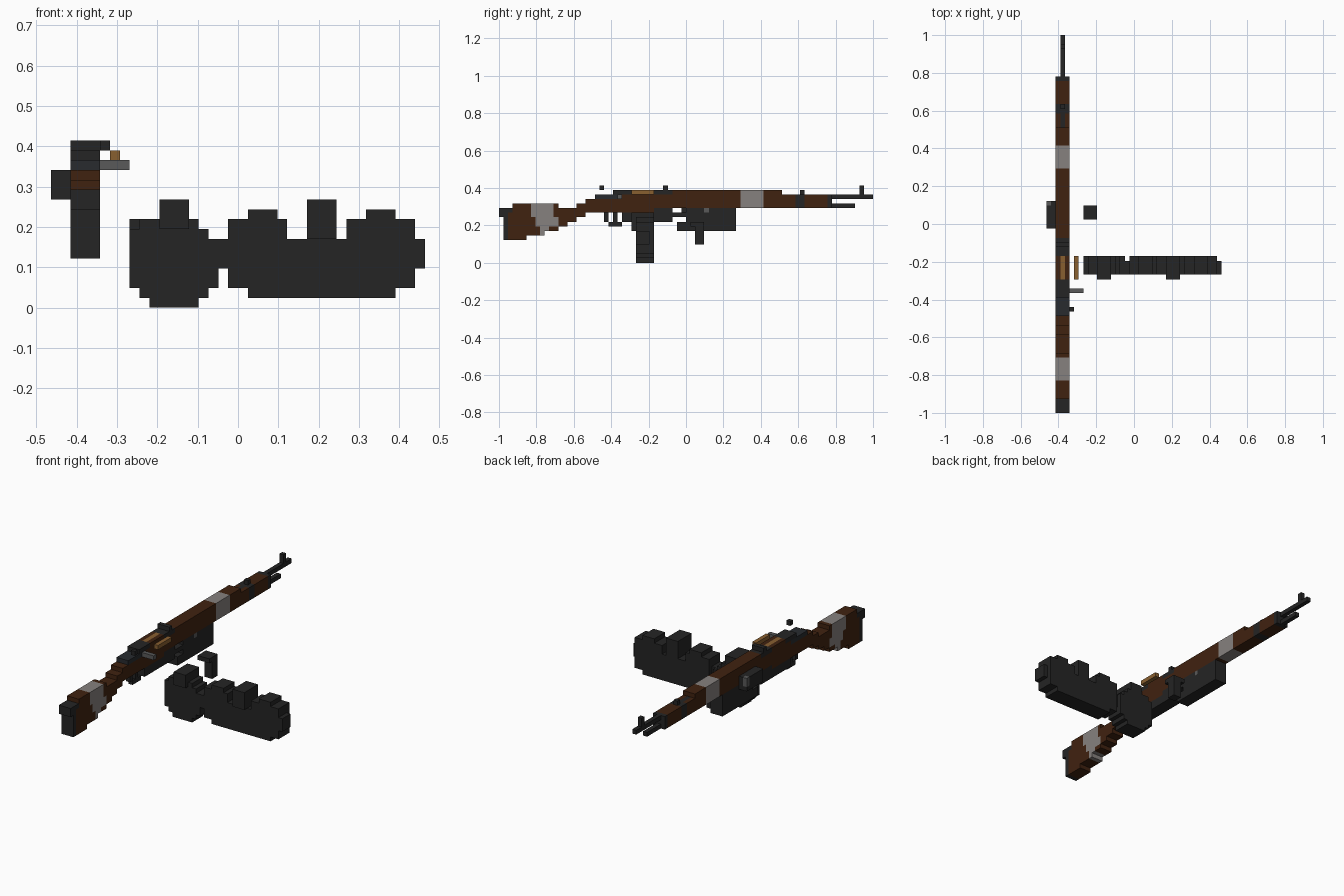
import bpy
import bmesh
from mathutils import Vector

cube = bpy.data.objects.get("Cube")
if cube:
    bpy.data.objects.remove(cube)

UNIT = 2 / 82
ORIGIN = Vector((19, 41, 0))
GUN = (2, 5)
MID = (3, 4)


def make_material(name, red, green, blue):
    material = bpy.data.materials.new(name)
    material.use_nodes = True
    colour = (red, green, blue, 1)
    material.diffuse_color = colour
    material.node_tree.nodes["Principled BSDF"].inputs["Base Color"].default_value = colour
    return material


black = make_material("black metal", .018, .018, .018)
gunmetal = make_material("dark gunmetal", .021, .024, .028)
wood = make_material("walnut wood", .051, .016, .005)
wrap = make_material("grey cloth wrap", .24, .22, .21)
steel = make_material("grey steel", .1, .1, .1)
brass = make_material("brass", .25, .115, .03)

DIRECTIONS = [Vector(d) for d in
              ((1, 0, 0), (-1, 0, 0), (0, 1, 0), (0, -1, 0), (0, 0, 1), (0, 0, -1))]


class Part:
    """A blocky part: filled cell by cell, later fills recolour earlier ones."""

    def __init__(self, name):
        self.name = name
        self.cells = {}

    def fill(self, material, across, along, up):
        for i in range(*across):
            for j in range(*along):
                for k in range(*up):
                    self.cells[i, j, k] = material
        return self

    def paint(self, material, across, along, up):
        for (i, j, k) in self.cells:
            inside = (across[0] <= i < across[1] and along[0] <= j < along[1]
                      and up[0] <= k < up[1])
            if inside:
                self.cells[i, j, k] = material
        return self

    def build(self):
        mesh = bpy.data.meshes.new(self.name)
        slots = list(dict.fromkeys(self.cells.values()))
        for material in slots:
            mesh.materials.append(material)
        bm = bmesh.new()
        verts = {}

        def corner(point):
            key = tuple(round(c * 2) for c in point)
            if key not in verts:
                verts[key] = bm.verts.new((point - ORIGIN) * UNIT)
            return verts[key]

        half = Vector((.5, .5, .5))
        for cell, material in self.cells.items():
            centre = Vector(cell) + half
            for d in DIRECTIONS:
                if tuple(int(c) for c in Vector(cell) + d) in self.cells:
                    continue
                side = Vector((d.y, d.z, d.x))
                other = d.cross(side)
                quad = [corner(centre + (d + side * a + other * b) / 2)
                        for a, b in ((1, 1), (-1, 1), (-1, -1), (1, -1))]
                face = bm.faces.new(quad)
                face.material_index = slots.index(material)
        bm.to_mesh(mesh)
        bm.free()
        obj = bpy.data.objects.new(self.name, mesh)
        bpy.context.collection.objects.link(obj)
        return obj


# Shoulder stock, stepping up through the wrist
stock = Part("stock")
stock.fill(wood, GUN, (2, 6), (5, 11))
stock.fill(wood, GUN, (3, 6), (11, 13))
stock.fill(wood, GUN, (6, 10), (6, 13))
stock.fill(wood, GUN, (10, 13), (7, 13))
stock.fill(wood, GUN, (13, 15), (8, 12))
stock.fill(wood, GUN, (15, 17), (9, 12))
stock.fill(wood, GUN, (17, 19), (10, 13))
stock.fill(wood, GUN, (19, 21), (11, 14))
# Cloth wrap around the stock, slanting backwards
stock.paint(wrap, GUN, (7, 12), (10, 13))
stock.paint(wrap, GUN, (8, 13), (8, 10))
stock.paint(wrap, GUN, (9, 11), (6, 8))
# Butt plate
stock.fill(black, GUN, (0, 1), (10, 12))
stock.fill(black, GUN, (1, 2), (5, 12))
stock.fill(black, GUN, (2, 3), (11, 12))
stock.build()

# Fore stock with receiver and front wrap
fore = Part("fore_stock")
fore.fill(wood, GUN, (21, 34), (11, 15))
fore.fill(wood, GUN, (34, 73), (12, 15))
fore.fill(wood, GUN, (25, 62), (15, 16))
fore.paint(gunmetal, GUN, (21, 27), (14, 16))
fore.paint(black, GUN, (25, 29), (15, 16))
fore.paint(black, GUN, (34, 38), (15, 16))
fore.paint(brass, MID, (29, 34), (15, 16))
fore.paint(wrap, GUN, (53, 58), (12, 16))
fore.paint(black, MID, (62, 66), (14, 15))
fore.paint(black, GUN, (65, 67), (12, 15))
fore.paint(black, GUN, (72, 73), (12, 15))
fore.build()

# Barrel, cleaning rod and sights
Part("barrel").fill(black, MID, (73, 82), (14, 15)).build()
Part("cleaning_rod").fill(black, MID, (73, 78), (12, 13)).build()
Part("front_sight").fill(black, MID, (79, 80), (15, 17)).build()
Part("middle_sight").fill(black, GUN, (36, 37), (16, 17)).build()
Part("band_knob").fill(black, MID, (66, 67), (15, 16)).build()
Part("side_catch").fill(black, (5, 6), (22, 23), (16, 17)).build()

# Bolt handle and loose cartridge
Part("bolt_handle").fill(steel, (5, 8), (26, 27), (14, 15)).build()
Part("cartridge").fill(brass, (6, 7), (29, 34), (15, 16)).build()

# Trigger, its guard and the magazine well
trigger = Part("trigger_group")
trigger.fill(black, GUN, (27, 38), (9, 11))
trigger.fill(black, GUN, (34, 38), (11, 12))
trigger.fill(black, MID, (24, 27), (8, 9))
trigger.fill(black, MID, (23, 24), (9, 11))
trigger.fill(black, MID, (25, 26), (9, 11))
trigger.build()

# Box under the barrel
under = Part("under_barrel_box")
under.fill(black, GUN, (41, 52), (7, 12))
under.fill(black, GUN, (39, 41), (7, 9))
under.fill(black, GUN, (38, 41), (10, 11))
under.paint(steel, GUN, (45, 46), (11, 12))
under.build()

# Lamp on the far side
lamp = Part("side_lamp").fill(black, (0, 2), (40, 46), (11, 14))
lamp.paint(steel, (0, 1), (45, 46), (12, 14))
lamp.build()

# Detached fore grip
grip = Part("fore_grip").fill(black, (8, 11), (42, 45), (8, 9))
grip.fill(black, (9, 11), (43, 45), (4, 8))
grip.build()

# Drum magazines: stepped round slabs with feed towers
DEPTH = (30, 34)
TOWER = (29, 34)
small = Part("single_drum")
for across, up in (((10, 15), (0, 1)), ((9, 16), (1, 2)), ((8, 17), (2, 7)),
                   ((8, 16), (7, 8)), ((9, 15), (8, 9))):
    small.fill(black, across, DEPTH, up)
small.fill(black, (11, 14), TOWER, (8, 11))
small.build()

double = Part("double_drum")
double.fill(black, (20, 35), DEPTH, (1, 2))
double.fill(black, (18, 37), DEPTH, (2, 7))
double.fill(black, (17, 38), (30, 33), (4, 7))
for lobe, cap in (((18, 24), (20, 23)), ((30, 37), (32, 35))):
    double.fill(black, lobe, DEPTH, (7, 9))
    double.fill(black, cap, DEPTH, (9, 10))
double.fill(black, (26, 29), TOWER, (7, 11))
double.build()
